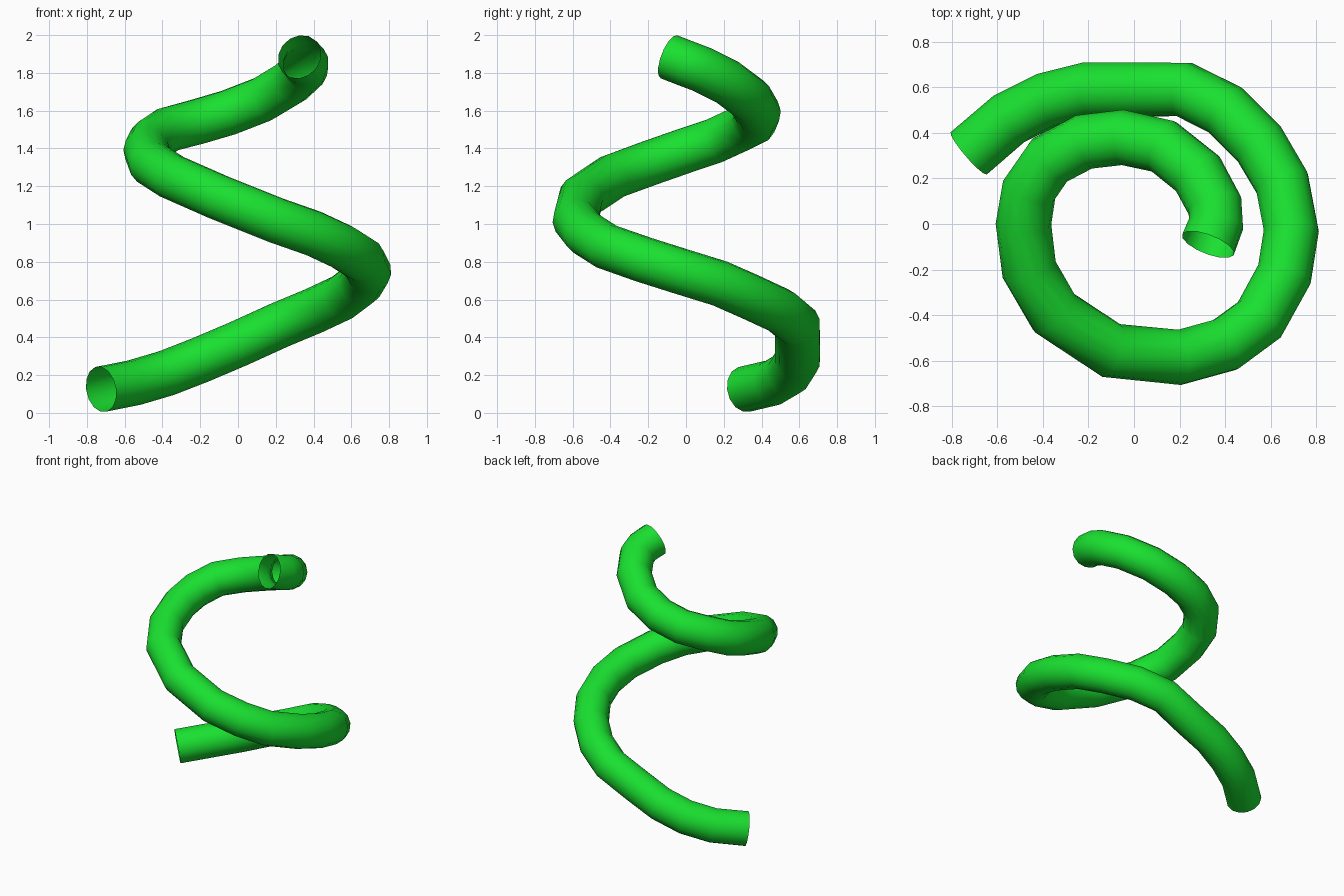
import bpy

# Centre line of the rising, tightening coil
path = [
    (-0.725, 0.31, 0.125), (-0.55, 0.46, 0.16), (-0.38, 0.545, 0.21), (-0.2, 0.59, 0.28),
    (0.0, 0.59, 0.365), (0.22, 0.59, 0.465), (0.40, 0.50, 0.54), (0.55, 0.35, 0.61),
    (0.65, 0.18, 0.685), (0.69, -0.03, 0.75), (0.66, -0.22, 0.81), (0.55, -0.42, 0.88),
    (0.40, -0.53, 0.95), (0.20, -0.585, 1.02), (-0.10, -0.555, 1.14), (-0.35, -0.39, 1.25),
    (-0.46, -0.20, 1.32), (-0.485, 0.0, 1.39), (-0.46, 0.15, 1.44), (-0.37, 0.28, 1.50),
    (-0.22, 0.36, 1.54), (-0.05, 0.38, 1.59), (0.13, 0.34, 1.66), (0.28, 0.22, 1.75),
    (0.355, 0.08, 1.82), (0.36, 0.0, 1.85), (0.325, -0.09, 1.885),
]

# Open-ended round tube swept along the path
curve = bpy.data.curves.new("coil_tube", 'CURVE')
curve.dimensions = '3D'
curve.bevel_depth = 0.122
curve.bevel_resolution = 5
curve.use_fill_caps = False
spline = curve.splines.new('POLY')
spline.points.add(len(path) - 1)
for point, co in zip(spline.points, path):
    point.co = (*co, 1)

tube = bpy.data.objects.new("coil_tube", curve)
bpy.context.collection.objects.link(tube)
bpy.context.view_layer.objects.active = tube
tube.select_set(True)
bpy.ops.object.convert(target='MESH')
tube = bpy.context.object
bpy.ops.object.shade_smooth_by_angle()

# Bright green finish
green = bpy.data.materials.new("green")
green.diffuse_color = (0.01, 0.75, 0.03, 1)
tube.data.materials.clear()
tube.data.materials.append(green)
